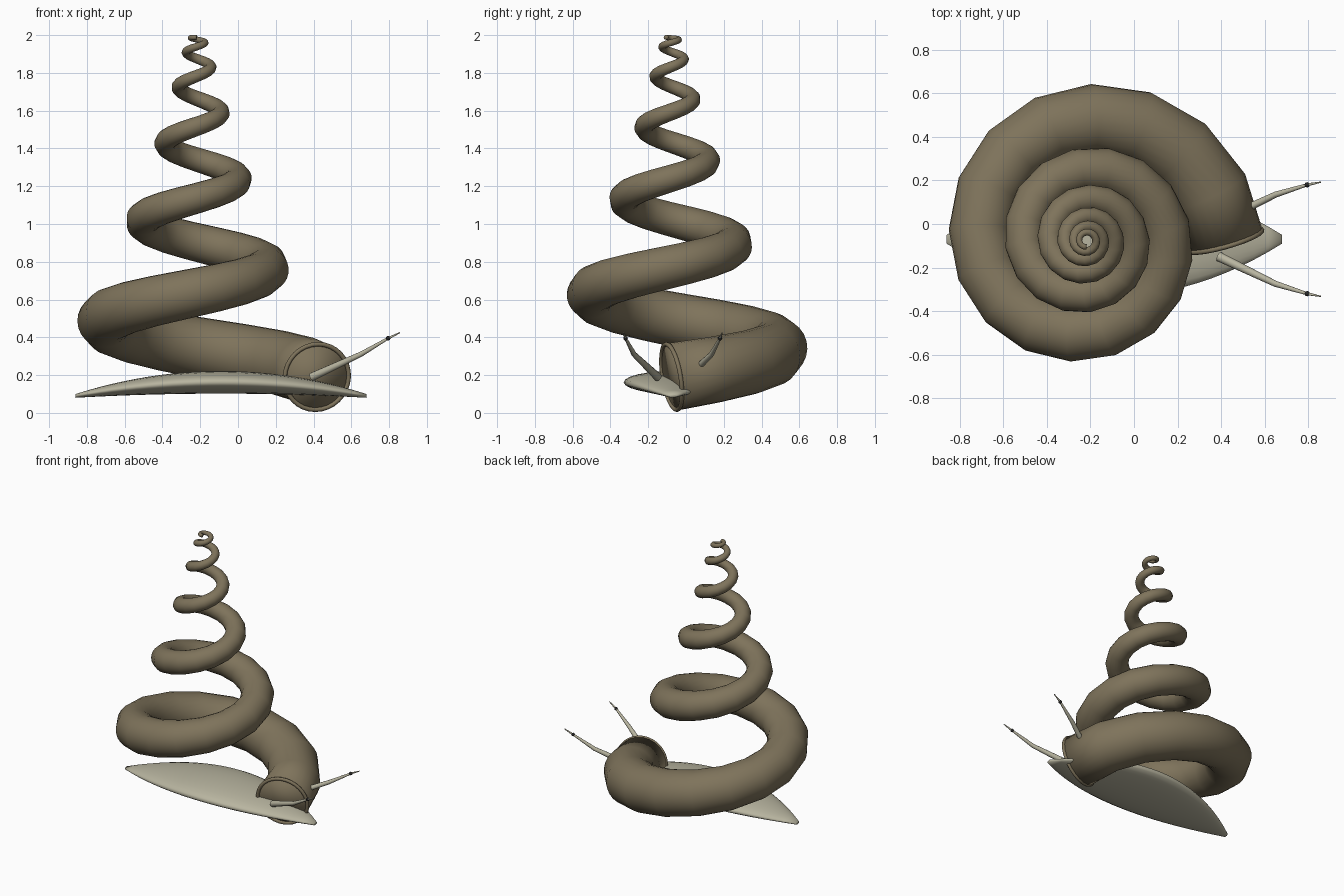
import bpy, bmesh, math
from mathutils import Vector

if "Cube" in bpy.data.objects:
    bpy.data.objects.remove(bpy.data.objects["Cube"])


def material(name, rgb):
    m = bpy.data.materials.new(name)
    m.diffuse_color = (*rgb, 1)
    m.use_nodes = True
    m.node_tree.nodes["Principled BSDF"].inputs["Base Color"].default_value = m.diffuse_color
    return m


SHELL = material("shell_brown", (0.21, 0.172, 0.105))
FLESH = material("pale_flesh", (0.48, 0.46, 0.35))
DARK = material("eye_dark", (0.02, 0.02, 0.02))


def finish(ob, name, mat, angle=50):
    ob.name = name
    ob.data.materials.clear()
    ob.data.materials.append(mat)
    bpy.ops.object.select_all(action='DESELECT')
    ob.select_set(True)
    bpy.context.view_layer.objects.active = ob
    bpy.ops.object.shade_smooth_by_angle(angle=math.radians(angle))
    return ob


def tube(name, points, radii, mat, res, angle=50):
    """Round tapering tube through the points, with welded end caps."""
    cu = bpy.data.curves.new(name, 'CURVE')
    cu.dimensions = '3D'
    cu.bevel_depth = 1.0
    cu.bevel_resolution = res
    cu.use_fill_caps = True
    sp = cu.splines.new('POLY')
    sp.points.add(len(points) - 1)
    for p, co, r in zip(sp.points, points, radii):
        p.co = (*co, 1)
        p.radius = r
    ob = bpy.data.objects.new(name, cu)
    bpy.context.collection.objects.link(ob)
    bpy.ops.object.select_all(action='DESELECT')
    ob.select_set(True)
    bpy.context.view_layer.objects.active = ob
    bpy.ops.object.convert(target='MESH')
    ob = bpy.context.object
    bm = bmesh.new()
    bm.from_mesh(ob.data)
    bmesh.ops.remove_doubles(bm, verts=bm.verts, dist=1e-5)
    bm.to_mesh(ob.data)
    bm.free()
    return finish(ob, name, mat, angle)


# Shell: open spiral tube shrinking towards the tip
TURNS, COUNT = 5.75, 95
path, radii = [], []
for i in range(COUNT + 1):
    t = TURNS * i / COUNT
    a, k = math.tau * t, 0.597 ** t
    r = 0.18 * k * (1 + 0.06 * t)
    R = 0.815 * k - r
    z = 1.988 - 1.798 * (1 - t / TURNS) ** 2.06 if i < COUNT else 1.988
    path.append(Vector((-0.218 + R * math.cos(a), -0.076 + R * math.sin(a), z)))
    radii.append(r)
tube("shell", path, radii, SHELL, 10, 120)

# Lip around the shell mouth
out = (path[0] - path[1]).normalized()
bpy.ops.mesh.primitive_torus_add(
    major_segments=32, minor_segments=8, major_radius=0.176, minor_radius=0.012,
    location=path[0], rotation=out.to_track_quat('Z', 'Y').to_euler())
finish(bpy.context.object, "shell_lip", SHELL, 60)

# Foot: elliptical sections lofted along x, blunt tips, arched middle
N, S = 24, 24
verts, faces = [], []
for i in range(N + 1):
    u = -1 + 2 * i / N
    f = 1 - u * u
    w, h, zc = 0.02 + 0.24 * f, 0.01 + 0.05 * f, 0.09 + 0.072 * f
    for j in range(S):
        a = math.tau * j / S
        verts.append((-0.09 + 0.77 * u, -0.07 + w * math.cos(a), zc + h * math.sin(a)))
for i in range(N):
    for j in range(S):
        b, c = i * S, (j + 1) % S
        faces.append((b + j, b + c, b + S + c, b + S + j))
faces += [tuple(range(S))[::-1], tuple(range(N * S, N * S + S))]
me = bpy.data.meshes.new("foot")
me.from_pydata(verts, [], faces)
bm = bmesh.new()
bm.from_mesh(me)
bmesh.ops.recalc_face_normals(bm, faces=bm.faces)
bm.to_mesh(me)
bm.free()
foot = bpy.data.objects.new("foot", me)
bpy.context.collection.objects.link(foot)
finish(foot, "foot", FLESH, 120)

# Eye stalks and eyes, mirrored about the foot's centre line
for side, s in (("right", -1), ("left", 1)):
    pts = [(x, -0.07 + s * d, z) for x, d, z in
           ((0.39, 0.08, 0.19), (0.65, 0.205, 0.31), (0.795, 0.25, 0.395), (0.857, 0.262, 0.425))]
    tube(side + "_eye_stalk", pts, (0.022, 0.014, 0.007, 0.003), FLESH, 4)
    bpy.ops.mesh.primitive_uv_sphere_add(segments=12, ring_count=8, radius=0.012, location=pts[2])
    finish(bpy.context.object, side + "_eye", DARK)
